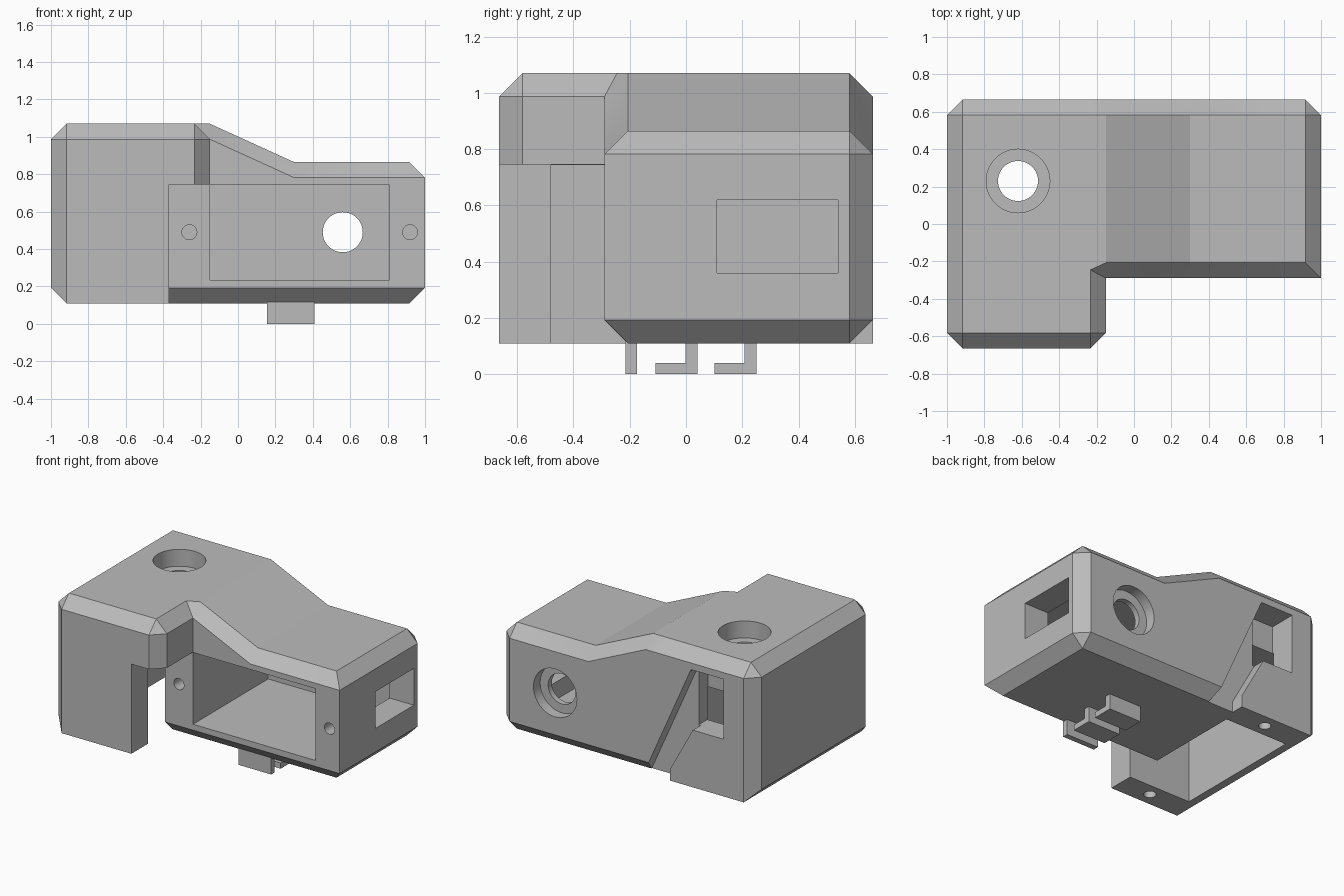
import bpy, bmesh, math
from mathutils import Matrix, Vector

if "Cube" in bpy.data.objects:
    bpy.data.objects.remove(bpy.data.objects["Cube"])

grey = bpy.data.materials.new("plain_grey")
grey.use_nodes = True
grey.diffuse_color = (0.5, 0.5, 0.5, 1)
grey.node_tree.nodes["Principled BSDF"].inputs["Base Color"].default_value = grey.diffuse_color


def finish(name, bm):
    bmesh.ops.recalc_face_normals(bm, faces=bm.faces)
    mesh = bpy.data.meshes.new(name)
    bm.to_mesh(mesh)
    bm.free()
    mesh.materials.append(grey)
    obj = bpy.data.objects.new(name, mesh)
    bpy.context.collection.objects.link(obj)
    return obj


def box(name, low, high):
    bm = bmesh.new()
    low, high = Vector(low), Vector(high)
    size = Matrix.Diagonal((*(high - low), 1))
    bmesh.ops.create_cube(bm, size=1, matrix=Matrix.Translation((low + high) / 2) @ size)
    return finish(name, bm)


def prism(name, points, shift):
    bm = bmesh.new()
    face = bm.faces.new([bm.verts.new(p) for p in points])
    moved = bmesh.ops.extrude_face_region(bm, geom=[face])["geom"]
    verts = [v for v in moved if isinstance(v, bmesh.types.BMVert)]
    bmesh.ops.translate(bm, verts=verts, vec=shift)
    return finish(name, bm)


def rod(name, start, end, radius, sides=48):
    bm = bmesh.new()
    start, end = Vector(start), Vector(end)
    axis = end - start
    turn = axis.to_track_quat('Z', 'Y').to_matrix().to_4x4()
    bmesh.ops.create_cone(bm, cap_ends=True, segments=sides, radius1=radius, radius2=radius,
                          depth=axis.length, matrix=Matrix.Translation((start + end) / 2) @ turn)
    return finish(name, bm)


def cut(target, cutter):
    cutter.hide_render = True
    mod = target.modifiers.new("cut", 'BOOLEAN')
    mod.operation = 'DIFFERENCE'
    mod.solver = 'EXACT'
    mod.object = cutter
    bpy.context.view_layer.objects.active = target
    bpy.ops.object.modifier_apply(modifier=mod.name)
    bpy.data.objects.remove(cutter)


# Plan limits, step in the plan, start and end of the roof slope, chamfer
west, east, south, north = -1, 1, -0.665, 0.665
inner, step, low_roof, joint, c = -0.29, -0.15, 0.3, -0.25, 0.083
base, high, low = 0.11, 1.07, 0.865


def roof(x):
    t = min(max((x - step) / (low_roof - step), 0), 1)
    return high + (low - high) * t


# Each row: outline point, bottom inset and top inset in chamfer widths
outline = [
    (west, south + c, 1, -1, 1, 0),
    (west + c, south, 0, 0, 0, 1),
    (step - c, south, 0, 0, 0, 1),
    (step, south + c, 0, 0, -1, 0),
    (step, inner, 0, 0, -1, 0.54),
    (step, inner, 0, 1, 0, 1),
    (low_roof, inner, 0, 1, 0, 1),
    (east, inner, -1, 1, -1, 1),
    (east, north - c, -1, 0, -1, 0),
    (east - c, north, 0, -1, 0, -1),
    (low_roof, north, 0, -1, 0, -1),
    (step, north, 0, -1, 0, -1),
    (joint, north, 0, -1, 0, -1),
    (joint, north, 0, 0, 0, -1),
    (west + c, north, 0, 0, 0, -1),
    (west, north - c, 1, 1, 1, 0),
]

# Chamfered housing
bm = bmesh.new()
cache = {}


def vert(x, y, z):
    key = (round(x, 4), round(y, 4), round(z, 4))
    if key not in cache:
        cache[key] = bm.verts.new(key)
    return cache[key]


def face(verts):
    verts = list(dict.fromkeys(verts))
    if len(verts) > 2:
        bm.faces.new(verts)


rings = [[], [], [], []]
for x, y, bx, by, tx, ty in outline:
    rings[0].append(vert(x + bx * c, y + by * c, base))
    rings[1].append(vert(x, y, base + c))
    rings[2].append(vert(x, y, roof(x) - c))
    rings[3].append(vert(x + tx * c, y + ty * c, roof(x + tx * c)))
count = len(outline)
for lower, upper in zip(rings, rings[1:]):
    for i in range(count):
        j = (i + 1) % count
        face([lower[i], lower[j], upper[j], upper[i]])
top = rings[3]
face(rings[0])
face(top[:6] + top[11:])
face([top[5], top[6], top[10], top[11]])
face(top[6:11])
housing = finish("housing", bm)

# Space below the overhang, with the chamfer along the front of the body
front = inner - 0.0005
cut(housing, prism("overhang_cutter", [
    (-0.37, -0.8, 0), (-0.37, front + c + base, 0), (-0.37, front, base + c),
    (-0.37, front, 0.745), (-0.37, -0.8, 0.745)], (0.27, 0, 0)))

# Hollow leg, front compartment and side window
cut(housing, box("leg_cavity", (-0.86, -0.48, -0.1), (-0.368, 0.48, 0.744)))
cut(housing, box("front_cavity", (-0.149, -0.32, 0.235), (0.81, 0.55, 0.743)))
cut(housing, box("side_window", (0.7, 0.11, 0.36), (1.1, 0.54, 0.62)))

# Slanted cable channel and its opening on the back
channel = [(-0.1, 0.03), (-0.5, 0.93), (-0.6, 0.93), (-0.6, 0.517),
           (-0.52, 0.517), (-0.34, 0.19), (-0.34, 0.03)]
cut(housing, prism("channel_cutter", [(x, 0.575, z) for x, z in channel], (0, 0.2, 0)))
cut(housing, box("cable_opening", (-0.76, 0.47, 0.515), (-0.503, 0.8, 0.94)))

# Round ports with wider recesses
cut(housing, rod("top_port", (-0.62, 0.23, 0.6), (-0.62, 0.23, 1.2), 0.107))
cut(housing, rod("top_recess", (-0.62, 0.23, high - 0.12), (-0.62, 0.23, 1.2), 0.17))
cut(housing, rod("back_port", (0.56, 0.45, 0.49), (0.56, 0.8, 0.49), 0.107))
cut(housing, rod("back_recess", (0.56, north - 0.075, 0.49), (0.56, 0.8, 0.49), 0.17))

# Screw holes beside the front and bottom openings
for x in (-0.26, 0.92):
    cut(housing, rod("front_screw_hole", (x, -0.4, 0.49), (x, -0.1, 0.49), 0.04, 24))
for y in (-0.57, 0.57):
    cut(housing, rod("bottom_screw_hole", (-0.61, y, 0), (-0.61, y, 0.3), 0.04, 24))

# Mounting tab and two hooks below the body
left, right, root = 0.155, 0.41, base + 0.01
box("mounting_tab", (left, -0.215, 0), (right, -0.175, root))
for name, y in (("front_hook", 0.04), ("rear_hook", 0.25)):
    hook = [(y, 0), (y, root), (y - 0.042, root), (y - 0.042, 0.04),
            (y - 0.148, 0.04), (y - 0.148, 0)]
    prism(name, [(left, a, z) for a, z in hook], (right - left, 0, 0))

# Smooth the round holes and keep the edges sharp
bpy.ops.object.select_all(action='DESELECT')
housing.select_set(True)
bpy.context.view_layer.objects.active = housing
bpy.ops.object.shade_smooth_by_angle(angle=math.radians(20))
